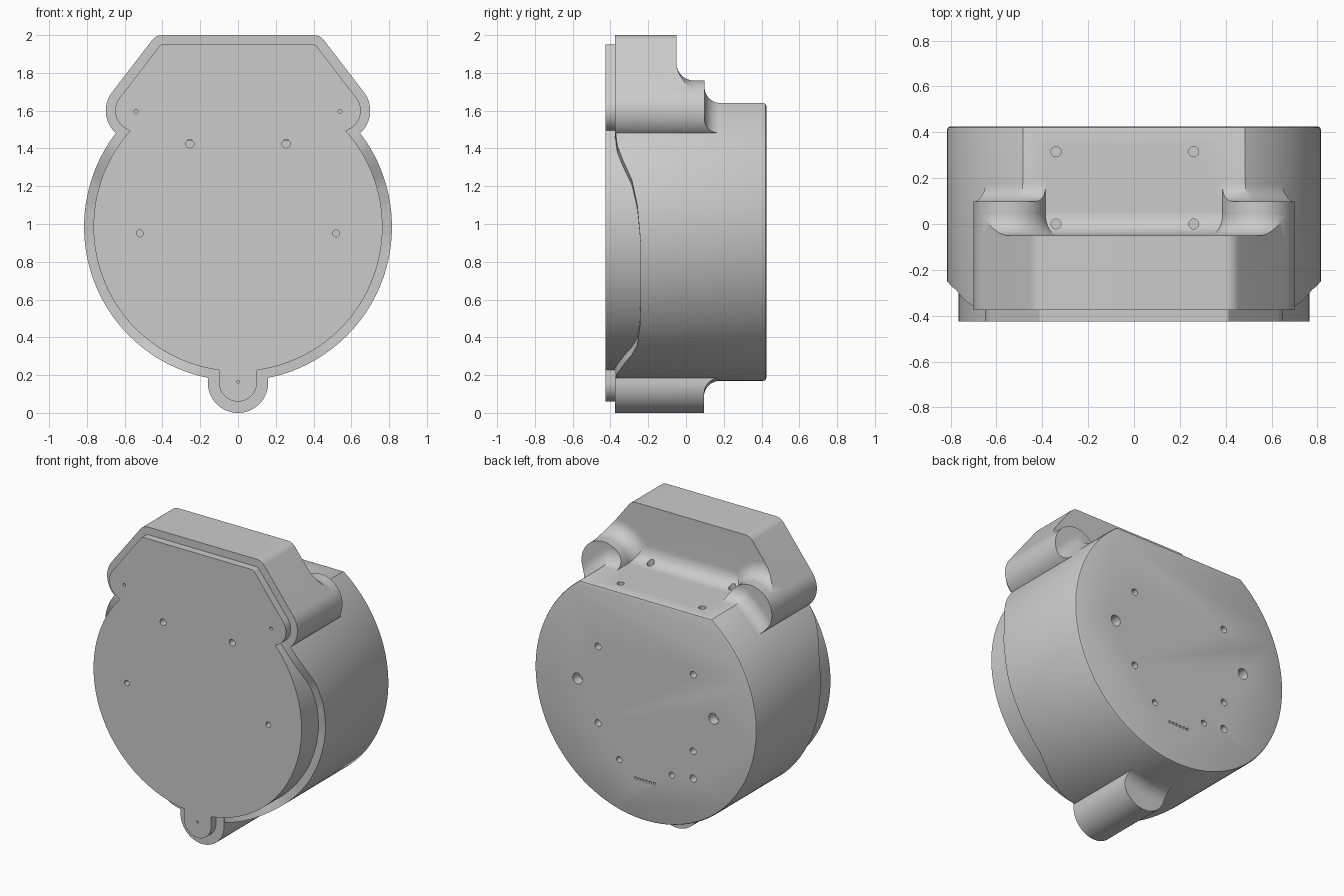
import bpy, bmesh
from math import sin, cos, pi, asin, radians
from mathutils import Vector
from mathutils.geometry import convex_hull_2d

if "Cube" in bpy.data.objects:
    bpy.data.objects.remove(bpy.data.objects["Cube"])

R, CZ, TOP = 0.815, 0.985, 1.64          # drum radius, centre height, flat top
EAR, LUG = (0.54, 1.6), (0, 0.16)        # screw boss centres (x, z)


def circle(c, r, n=64):
    return [(c[0] + r * cos(2 * pi * i / n), c[1] + r * sin(2 * pi * i / n)) for i in range(n)]


def hull(discs):
    pts = [p for c, r in discs for p in circle(c, r)]
    return [pts[i] for i in convex_hull_2d([Vector(p) for p in pts])]


def drum_outline(d=0.0, n=144):
    """Circle with a flat top, offset outward by d."""
    a = asin((TOP - CZ + d) / (R + d))
    sweep = pi + 2 * a
    return [((R + d) * cos(pi - a + sweep * i / n), CZ + (R + d) * sin(pi - a + sweep * i / n))
            for i in range(n + 1)]


def loft(name, rings):
    """Skin rings of (outline, y); y may be a number or one value per point."""
    bm = bmesh.new()
    rows = []
    for pts, y in rings:
        ys = y if isinstance(y, list) else [y] * len(pts)
        rows.append([bm.verts.new((p[0], v, p[1])) for p, v in zip(pts, ys)])
    n = len(rows[0])
    for a, b in zip(rows, rows[1:]):
        for i in range(n):
            j = (i + 1) % n
            bm.faces.new((a[i], a[j], b[j], b[i]))
    bm.faces.new(rows[0])
    bm.faces.new(rows[-1])
    bmesh.ops.recalc_face_normals(bm, faces=bm.faces)
    me = bpy.data.meshes.new(name)
    bm.to_mesh(me)
    bm.free()
    ob = bpy.data.objects.new(name, me)
    bpy.context.collection.objects.link(ob)
    return ob


def prism(name, pts, y0, y1):
    return loft(name, [(pts, y0), (pts, y1)])


def flare(shape, floor, r, tail):
    """Concave fillet growing out of shape(d) onto a floor plane."""
    arc = [pi / 2 * i / 10 for i in range(11)]
    rings = [(shape(r - r * cos(t)), floor + r - r * sin(t)) for t in arc]
    return loft("fillet_helper", rings + [(shape(d), y) for d, y in tail])


def boolean(ob, other, op, keep=False):
    m = ob.modifiers.new("cut", 'BOOLEAN')
    m.operation, m.solver, m.object = op, 'EXACT', other
    bpy.context.view_layer.objects.active = ob
    bpy.ops.object.modifier_apply(modifier=m.name)
    if not keep:
        bpy.data.objects.remove(other)


def drum_flare(floor, r):
    return flare(drum_outline, floor, r, [(1.0, floor), (1.0, -0.6)])


def drill(holes, axis, lo, hi):
    """One cutter made of many round pins: (u, v, radius)."""
    bm = bmesh.new()
    for u, v, r in holes:
        res = bmesh.ops.create_cone(bm, cap_ends=True, segments=20, radius1=r, radius2=r, depth=hi - lo)
        for w in res["verts"]:
            x, y, z = w.co
            mid = z + (lo + hi) / 2
            w.co = (u + x, mid, v - y) if axis == 'Y' else (u + x, v + y, mid)
    me = bpy.data.meshes.new("hole_cutter")
    bm.to_mesh(me)
    bm.free()
    ob = bpy.data.objects.new("hole_cutter", me)
    bpy.context.collection.objects.link(ob)
    ob.hide_render = True
    return ob


# drum body, with a front rim that dips back along the sides
RIM = [(0.2, -.37), (0.27, -.32), (0.31, -.285), (0.36, -.258), (0.45, -.245), (0.6, -.24),
       (0.92, -.242), (1.1, -.258), (1.235, -.287), (1.34, -.335), (1.42, -.365), (1.48, -.372)]


def rim_y(z):
    if z <= RIM[0][0]:
        return RIM[0][1]
    for (z0, y0), (z1, y1) in zip(RIM, RIM[1:]):
        if z <= z1:
            return y0 + (y1 - y0) * (z - z0) / (z1 - z0)
    return RIM[-1][1]


front = [rim_y(p[1]) for p in drum_outline()]
drum = loft("drum_body", [
    (drum_outline(-.14), -.2), (drum_outline(-.12), front), (drum_outline(), front),
    (drum_outline(), .411), (drum_outline(-.004), .421), (drum_outline(-.014), .425)])

# top housing block, blended into the drum
block_outline = hull([((s * EAR[0], EAR[1]), .16) for s in (-1, 1)] + [((s * .40, 1.93), .07) for s in (-1, 1)])
housing = prism("top_housing", block_outline, -.375, .3)
boolean(housing, drum_flare(-.05, .1), 'INTERSECT')

# screw ears on both sides, with collars blending into the housing
parts = [drum, housing]
for s, side in ((-1, "left"), (1, "right")):
    c = (s * EAR[0], EAR[1])
    ear = prism(side + "_ear", circle(c, .16), -.06, .3)
    boolean(ear, drum_flare(.098, .085), 'INTERSECT')
    collar = flare(lambda d: circle(c, .16 + d), -.05, .09, [(.09, -.08)])
    collar.name = side + "_ear_collar"
    boolean(collar, prism("helper", block_outline, -.3, .3), 'INTERSECT')
    parts += [ear, collar]

# bottom screw lug
lug = prism("bottom_lug", hull([(LUG, .16), ((0, .3), .16)]), -.375, .3)
boolean(lug, drum_flare(.095, .085), 'INTERSECT')

# raised front cover plate following the outline
plate = prism("front_plate", circle((0, CZ), .765, 144), -.425, -.15)
top = hull([((s * EAR[0], EAR[1]), .11) for s in (-1, 1)] + [((s * .40, 1.93), .02) for s in (-1, 1)])
boolean(plate, prism("helper", top, -.425, -.15), 'UNION')
boolean(plate, prism("helper", hull([(LUG, .1), ((0, .4), .1)]), -.425, -.15), 'UNION')
parts += [lug, plate]

# holes in the front plate
pins = [(s * x, z, r) for s in (-1, 1) for x, z, r in ((.255, 1.425, .022), (.52, .95, .018), (.54, 1.595, .01))]
boolean(plate, drill(pins + [(0, .165, .008)], 'Y', -.5, -.36), 'DIFFERENCE')

# holes in the back face, including the row of small vents
pins = [(s * x, z, r) for s in (-1, 1) for x, z, r in ((.5, .985, .036), (.35, 1.238, .022), (.35, .73, .022), (.193, .528, .02))]
pins += [(-.35, .547, .024)] + [(.072 - .027 * i, .437, .009) for i in range(6)]
boolean(drum, drill(pins, 'Y', .36, .5), 'DIFFERENCE')

# holes in the flat top
cutter = drill([(x, y, .022) for x in (-.34, .26) for y in (0, .315)], 'Z', 1.57, 1.8)
boolean(housing, cutter, 'DIFFERENCE', keep=True)
boolean(drum, cutter, 'DIFFERENCE')

# smooth shading with crisp edges
bpy.ops.object.select_all(action='DESELECT')
for ob in parts:
    ob.select_set(True)
bpy.context.view_layer.objects.active = drum
bpy.ops.object.shade_smooth_by_angle(angle=radians(30))
